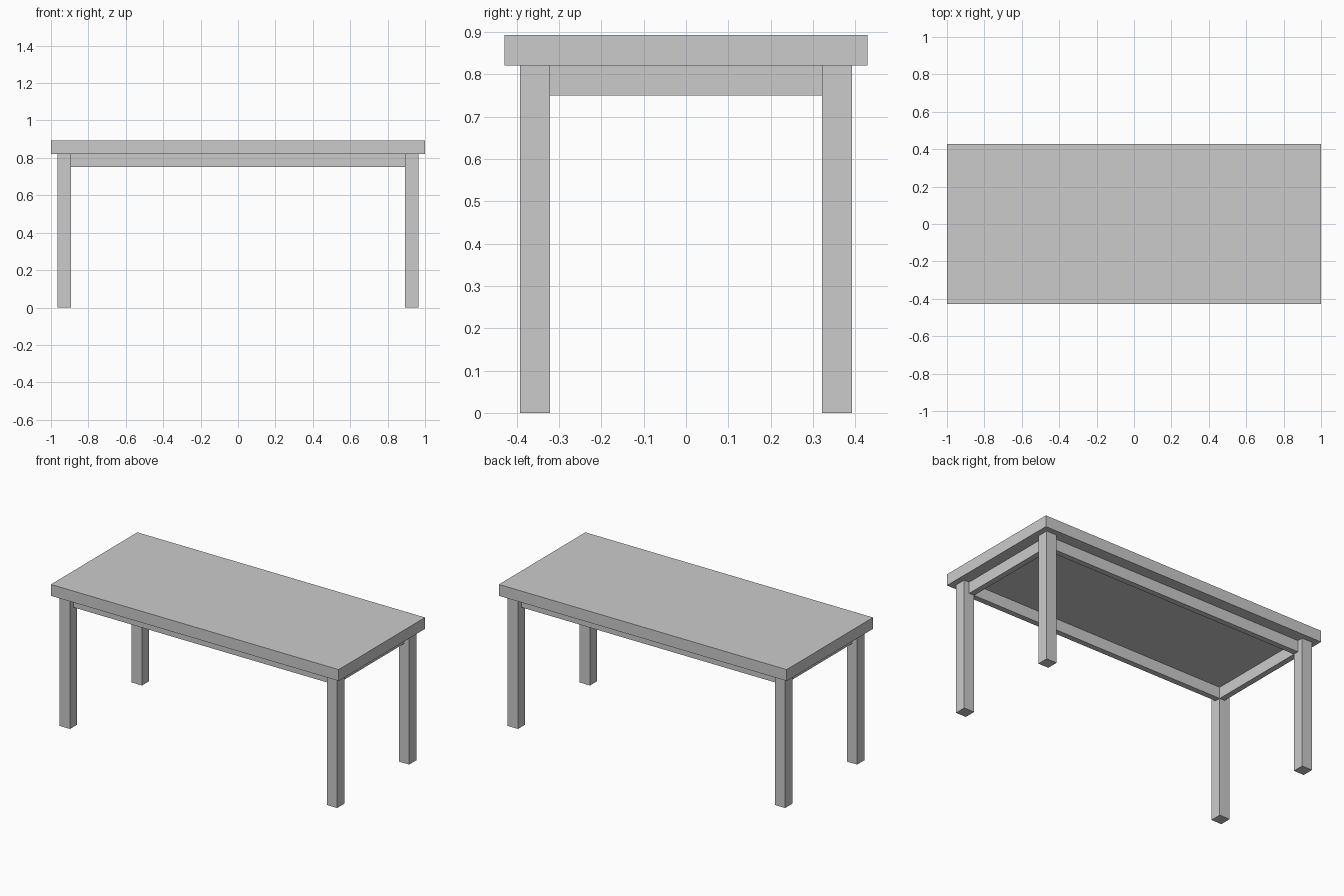
import bpy

if "Cube" in bpy.data.objects:
    bpy.data.objects.remove(bpy.data.objects["Cube"])

U = 1 / 28  # base module of the table


def box(name, x, y, z):
    """Box from (min, max) ranges given in modules."""
    bpy.ops.mesh.primitive_cube_add(size=1)
    o = bpy.context.object
    o.name = name
    o.location = [(a + b) / 2 * U for a, b in (x, y, z)]
    o.scale = [abs(b - a) * U for a, b in (x, y, z)]
    bpy.ops.object.transform_apply(location=True, rotation=False, scale=True)
    return o


# Table top
box("table_top", (-28, 28), (-12, 12), (23, 25))

# Four square legs
for sx, side in ((-1, "left"), (1, "right")):
    for sy, end in ((-1, "front"), (1, "back")):
        box(f"{end}_{side}_leg", (sx * 25, sx * 27), (sy * 9, sy * 11), (0, 23))

# Apron rails, flush with the inner leg faces and set back from the outer ones
for s, end, side in ((-1, "front", "left"), (1, "back", "right")):
    box(f"{end}_rail", (-25, 25), (s * 9, s * 10), (21, 23))
    box(f"{side}_rail", (s * 25, s * 26), (-9, 9), (21, 23))
